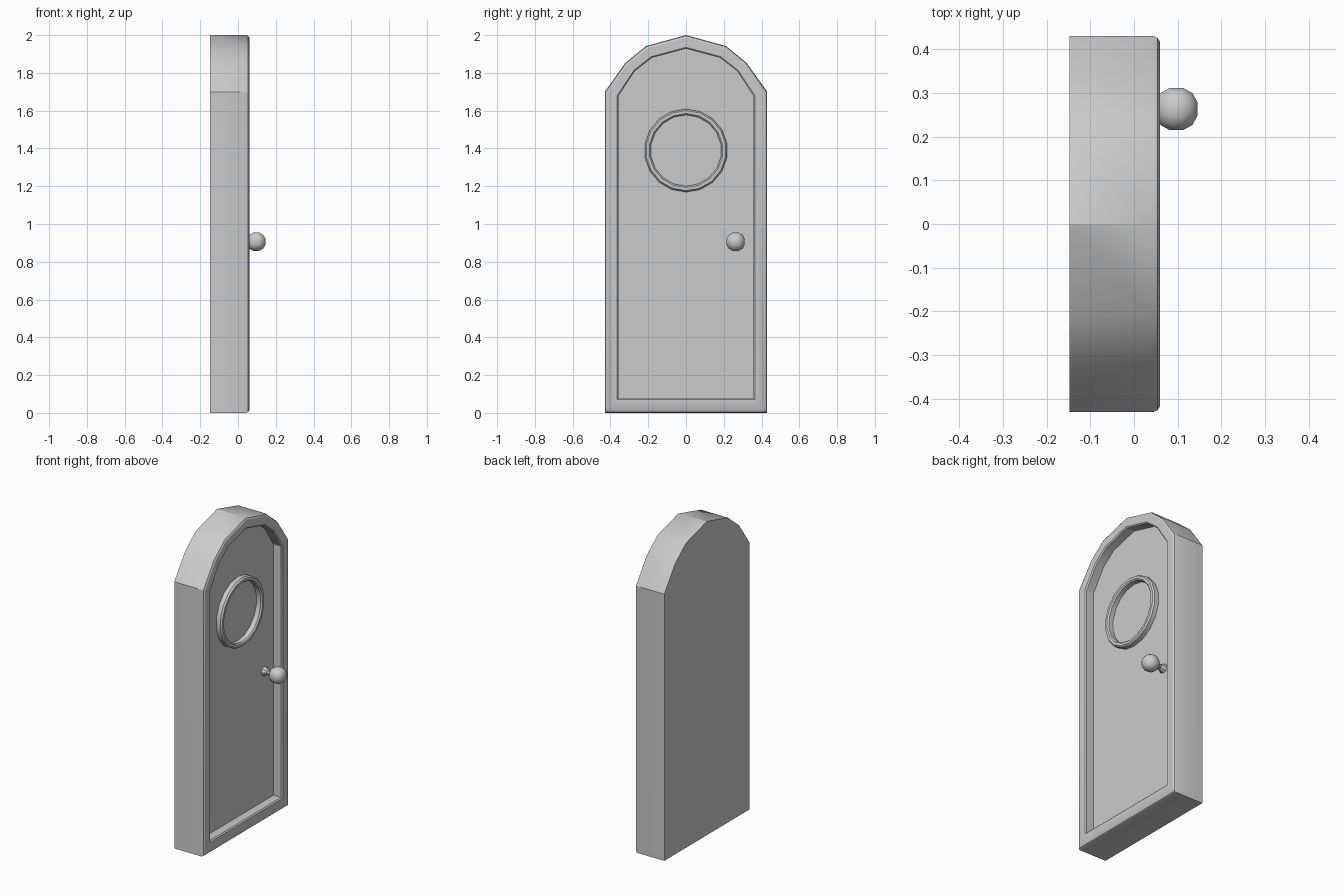
import bpy, bmesh
from math import sin, cos, tau
from mathutils import Vector

if "Cube" in bpy.data.objects:
    bpy.data.objects.remove(bpy.data.objects["Cube"])


def finish(name, bm, angle=0.52):
    bmesh.ops.recalc_face_normals(bm, faces=bm.faces)
    me = bpy.data.meshes.new(name)
    bm.to_mesh(me)
    bm.free()
    ob = bpy.data.objects.new(name, me)
    bpy.context.collection.objects.link(ob)
    bpy.ops.object.select_all(action='DESELECT')
    bpy.context.view_layer.objects.active = ob
    ob.select_set(True)
    bpy.ops.object.shade_smooth_by_angle(angle=angle)
    return ob


def loft(name, loops, caps=(True, True), closed=False):
    """Bridge successive closed loops of points, optionally capping the ends."""
    bm = bmesh.new()
    rows = [[bm.verts.new(p) for p in lp] for lp in loops]
    pairs = list(zip(rows, rows[1:])) + ([(rows[-1], rows[0])] if closed else [])
    n = len(rows[0])
    for a, b in pairs:
        for i in range(n):
            j = (i + 1) % n
            bm.faces.new((a[i], a[j], b[j], b[i]))
    if caps[0]:
        bm.faces.new(rows[0])
    if caps[1]:
        bm.faces.new(rows[-1])
    return finish(name, bm)


def circle(r, x, y, z, n):
    return [(x, y + r * sin(tau * i / n), z + r * cos(tau * i / n)) for i in range(n)]


def arch(half):
    """Mirror a half outline (bottom to peak) into a full outline."""
    return half + [(-y, z) for y, z in reversed(half[:-1])]


# Door body: outer and inner arch outlines, lofted into frame and recessed panel
outer = arch([(0.43, 0), (0.43, 1.70), (0.322, 1.852), (0.212, 1.942), (0, 2.0)])
inner = arch([(0.358, 0.078), (0.358, 1.677), (0.27, 1.81), (0.18, 1.88), (0, 1.928)])


def outline(t, x):
    return [(x, a[0] + (b[0] - a[0]) * t, a[1] + (b[1] - a[1]) * t)
            for a, b in zip(outer, inner)]


sections = [(0, -0.148), (0, 0.044), (0.06, 0.054), (0.2, 0.06),
            (0.9, 0.06), (1, 0.053), (1, 0.0)]
loft("door_and_frame", [outline(t, x) for t, x in sections])

# Round window trim
ring = [(0.22, -0.01), (0.22, 0.028), (0.212, 0.038), (0.196, 0.038),
        (0.188, 0.03), (0.188, -0.01)]
loft("window_ring", [circle(r, x, 0, 1.389, 18) for r, x in ring],
     caps=(False, False), closed=True)

# Knob stem, flared at both ends
stem = [(0.03, -0.005), (0.03, 0.004), (0.016, 0.03), (0.022, 0.06)]
loft("knob_stem", [circle(r, x, 0.263, 0.906, 8) for r, x in stem])

# Knob: cube rounded towards a sphere
bm = bmesh.new()
bmesh.ops.create_cube(bm, size=2)
bmesh.ops.subdivide_edges(bm, edges=bm.edges, cuts=2, use_grid_fill=True)
for v in bm.verts:
    v.co = v.co.normalized() * 0.053 + Vector((0.097, 0.263, 0.906))
finish("knob", bm, 0.6)
